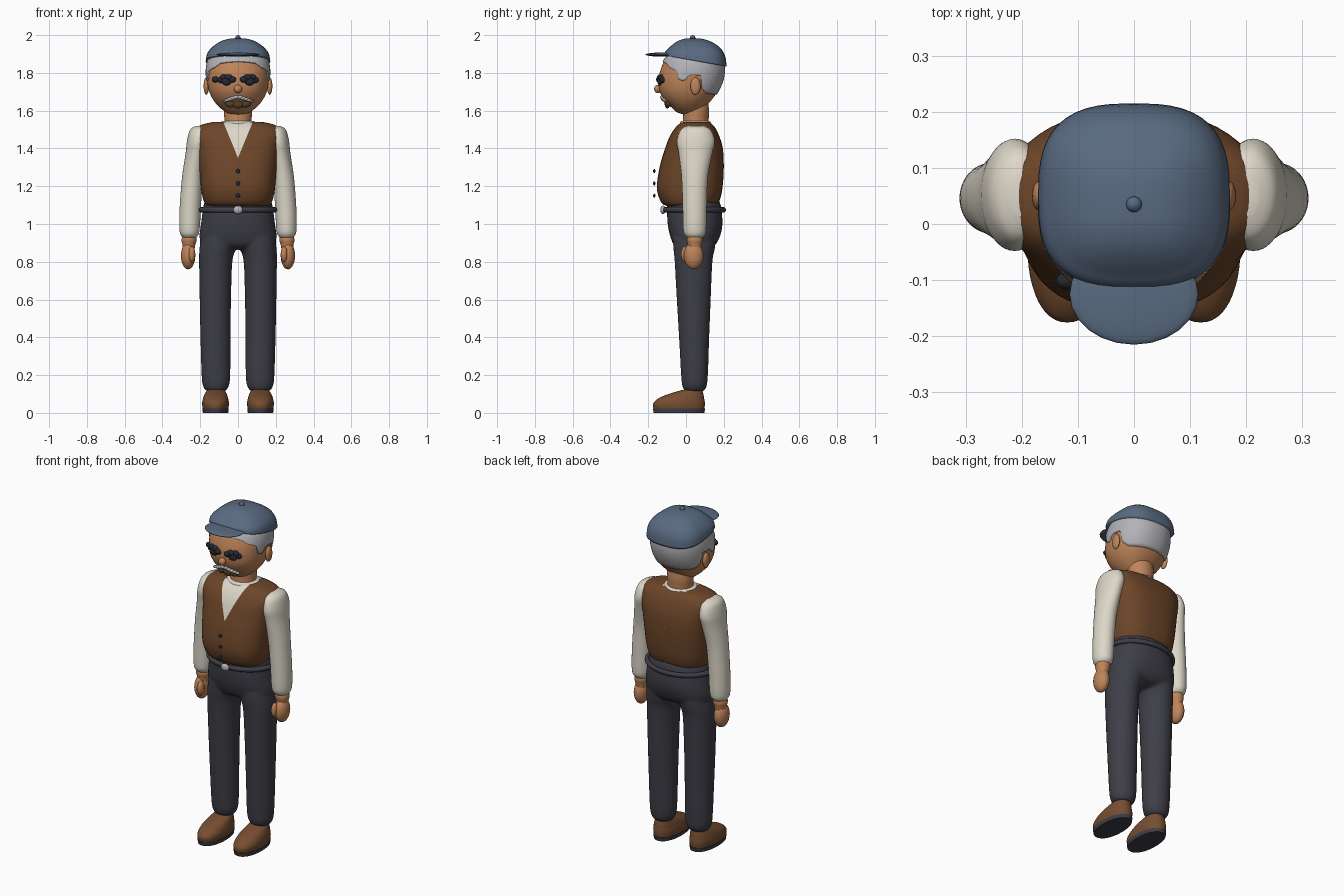
import bpy, bmesh, math
from mathutils import Vector

cube = bpy.data.objects.get("Cube")
if cube:
    bpy.data.objects.remove(cube, do_unlink=True)


def material(name, r, g, b):
    m = bpy.data.materials.new(name)
    m.use_nodes = True
    m.diffuse_color = (r, g, b, 1)
    m.node_tree.nodes["Principled BSDF"].inputs["Base Color"].default_value = (r, g, b, 1)
    return m


SLATE = material("slate_blue", 0.10, 0.145, 0.22)
SKIN = material("warm_skin", 0.52, 0.23, 0.10)
BROWN = material("vest_brown", 0.15, 0.06, 0.022)
LEATHER = material("shoe_leather", 0.18, 0.075, 0.03)
CREAM = material("shirt_cream", 0.72, 0.68, 0.58)
CHARCOAL = material("charcoal_cloth", 0.048, 0.048, 0.063)
SILVER = material("silver_grey", 0.45, 0.45, 0.48)
BLACK = material("near_black", 0.02, 0.022, 0.03)
UMBER = material("dark_umber", 0.10, 0.05, 0.02)


def finish(name, bm, mat):
    bmesh.ops.recalc_face_normals(bm, faces=bm.faces)
    mesh = bpy.data.meshes.new(name)
    bm.to_mesh(mesh)
    bm.free()
    mesh.materials.append(mat)
    for p in mesh.polygons:
        p.use_smooth = True
    ob = bpy.data.objects.new(name, mesh)
    bpy.context.collection.objects.link(ob)
    return ob


def smooth_rows(rows, steps=4):
    """Catmull-Rom interpolation of (z, x, y, rx, ry) rows."""
    out = []
    for i in range(len(rows) - 1):
        p = [rows[max(i - 1, 0)], rows[i], rows[i + 1], rows[min(i + 2, len(rows) - 1)]]
        for k in range(steps):
            t = k / steps
            out.append([0.5 * (2 * b + (c - a) * t + (2 * a - 5 * b + 4 * c - d) * t * t
                               + (3 * b - a - 3 * c + d) * t ** 3) for a, b, c, d in zip(*p)])
    return out + [list(rows[-1])]


def oval(angle, n):
    c, s = math.cos(angle), math.sin(angle)
    return math.copysign(abs(c) ** (2 / n), c), math.copysign(abs(s) ** (2 / n), s)


def loft(bm, rows, n=2.0, sides=48):
    rings = []
    for z, x, y, rx, ry in smooth_rows(rows):
        pts = [oval(math.tau * i / sides, n) for i in range(sides)]
        rings.append([bm.verts.new((x + rx * c, y + ry * s, z)) for c, s in pts])
    for a, b in zip(rings, rings[1:]):
        for i in range(sides):
            j = (i + 1) % sides
            bm.faces.new((a[i], a[j], b[j], b[i]))
    bm.faces.new(rings[0][::-1])
    bm.faces.new(rings[-1])
    bmesh.ops.recalc_face_normals(bm, faces=bm.faces)


def lofted(name, rows, mat, n=2.0):
    bm = bmesh.new()
    loft(bm, rows, n)
    return finish(name, bm, mat)


def blobs(name, mat, specs):
    """Ellipsoids, each given as (centre, radii), merged in one object."""
    bm = bmesh.new()
    for centre, radii in specs:
        made = bmesh.ops.create_uvsphere(bm, u_segments=24, v_segments=14, radius=1)
        for v in made["verts"]:
            v.co = Vector(centre) + Vector(c * r for c, r in zip(v.co, radii))
    return finish(name, bm, mat)


def lerp_table(table, t):
    for (a, u), (b, v) in zip(table, table[1:]):
        if t <= b:
            return u + (v - u) * max(0, (t - a) / (b - a))
    return table[-1][1]


# Head and neck
HEAD_N = 2.2
HEAD = [(1.578, 0, .02, .02, .02), (1.59, 0, .015, .06, .06), (1.62, 0, .01, .1, .09),
        (1.66, 0, .01, .133, .128), (1.71, 0, .015, .155, .157), (1.77, 0, .025, .164, .17),
        (1.83, 0, .035, .164, .165), (1.88, 0, .04, .15, .145), (1.92, 0, .04, .11, .1),
        (1.94, 0, .04, .05, .05)]
lofted("head", HEAD, SKIN, HEAD_N)
lofted("neck", [(1.48, 0, .05, .075, .07), (1.55, 0, .052, .072, .068),
                (1.6, 0, .054, .075, .068), (1.66, 0, .05, .07, .065)], SKIN)
DENSE = smooth_rows(HEAD)


def head_section(z):
    return [lerp_table([(r[0], r[k]) for r in DENSE], z) for k in (2, 3, 4)]


def face_y(x, z):
    cy, rx, ry = head_section(z)
    return cy - ry * max(0, 1 - abs(x / rx) ** HEAD_N) ** (1 / HEAD_N)


# Hair shell whose lower edge follows the hairline
HAIRLINE = [(-.15, 1.865), (-.11, 1.85), (-.09, 1.83), (-.045, 1.81), (-.03, 1.765), (0, 1.755),
            (.02, 1.79), (.08, 1.785), (.095, 1.72), (.13, 1.69), (.2, 1.685)]
bm = bmesh.new()
grid = []
for i in range(96):
    c, s = oval(math.tau * i / 96, HEAD_N)
    low = lerp_table(HAIRLINE, .03 + .165 * s)
    column = []
    for k in range(13):
        z = low + (1.89 - low) * k / 12
        cy, rx, ry = head_section(z)
        column.append(bm.verts.new(((rx + .006) * c, cy + (ry + .006) * s, z)))
    grid.append(column)
for i in range(96):
    a, b = grid[i], grid[(i + 1) % 96]
    for k in range(12):
        bm.faces.new((a[k], b[k], b[k + 1], a[k + 1]))
hair = finish("hair", bm, SILVER)
solid = hair.modifiers.new("thickness", "SOLIDIFY")
solid.thickness = .01
solid.offset = -1

# Face
for side, label in ((1, "left"), (-1, "right")):
    blobs(label + "_ear", SKIN, [((side * .168, .05, 1.73), (.014, .027, .046))])
    eye = [((side * x, face_y(x, z) - .001, z), (r, .014, r * .8))
           for x, z, r in ((.03, 1.765, .02), (.05, 1.775, .022), (.075, 1.775, .022),
                           (.09, 1.762, .02), (.06, 1.755, .027))]
    if side < 0:
        eye.append(((-.118, face_y(.118, 1.765), 1.765), (.021, .016, .016)))
    blobs(label + "_eye", BLACK, eye)
blobs("nose", SKIN, [((0, face_y(0, 1.715) - .006, 1.715), (.022, .02, .022))])
blobs("mouth", UMBER, [((x, face_y(x, 1.637) - .001, 1.637), (.03, .014, h))
                       for x, h in ((-.038, .02), (0, .026), (.038, .02))])
blobs("moustache", SILVER, [((x / 100, face_y(x / 100, 1.66) - .006, 1.675 - abs(x) * .0035),
                             (.016, .013, .012 - abs(x) * .0007))
                            for x in (-7, -5.5, -4, -2.5, -1, 1, 2.5, 4, 5.5, 7)])

# Cap: dome with a rim that dips to the back, brim and top button
cap = lofted("cap", [(1.86, 0, .05, .171, .165), (1.9, 0, .049, .163, .158),
                     (1.935, 0, .046, .138, .133), (1.965, 0, .042, .095, .092),
                     (1.98, 0, .038, .05, .05), (1.984, 0, .035, .008, .008)], SLATE, 2.8)
for v in cap.data.vertices:
    if v.co.z < 1.93:
        v.co.z += (1.93 - v.co.z) / .07 * (.032 - .18 * (v.co.y + .11))
blobs("cap_brim", SLATE, [((0, -.125, 1.897), (.115, .09, .011))])
blobs("cap_button", SLATE, [((0, .035, 1.986), (.014, .014, .014))])

# Vest with the shirt showing in a cut V at the neck
bm = bmesh.new()
loft(bm, [(1.095, 0, .025, .155, .12), (1.105, 0, .022, .172, .145), (1.14, 0, .02, .187, .163),
          (1.2, 0, .02, .197, .174), (1.3, 0, .03, .206, .17), (1.4, 0, .042, .218, .153),
          (1.46, 0, .045, .232, .133), (1.5, 0, .048, .226, .112), (1.525, 0, .05, .195, .092),
          (1.54, 0, .05, .13, .07)], 2.7)
SLOPE = .078 / .19
for side in (-1, 1):
    bmesh.ops.bisect_plane(bm, geom=bm.verts[:] + bm.edges[:] + bm.faces[:],
                           plane_co=(0, 0, 1.35), plane_no=(side, 0, -SLOPE))
vest = finish("vest", bm, BROWN)
vest.data.materials.append(CREAM)
for p in vest.data.polygons:
    c = p.center
    if c.y < .05 and abs(c.x) < SLOPE * (c.z - 1.35):
        p.material_index = 1
lofted("shirt_collar", [(1.5, 0, .05, .1, .085), (1.535, 0, .05, .095, .082),
                        (1.545, 0, .05, .084, .074)], CREAM)
blobs("vest_buttons", BLACK, [((0, -.168, z), (.011, .006, .011)) for z in (1.15, 1.215, 1.28)])

# Trousers: hips and both legs fused into one skin
bm = bmesh.new()
loft(bm, [(1.15, 0, .035, .165, .125), (1.1, 0, .042, .182, .142), (1.0, 0, .048, .196, .145),
          (.93, 0, .048, .204, .13), (.885, 0, .045, .185, .105), (.865, 0, .042, .12, .06)], 2.3)
for side in (-1, 1):
    loft(bm, [(.93, side * .1, .045, .095, .115), (.87, side * .108, .043, .096, .11),
              (.8, side * .118, .04, .088, .1), (.6, side * .12, .041, .083, .09),
              (.4, side * .119, .043, .08, .08), (.2, side * .117, .045, .076, .071),
              (.14, side * .117, .045, .068, .064), (.115, side * .117, .045, .05, .05)])
trousers = finish("trousers", bm, CHARCOAL)
fuse = trousers.modifiers.new("fuse", "REMESH")
fuse.mode = "VOXEL"
fuse.voxel_size = .009
fuse.use_smooth_shade = True
soft = trousers.modifiers.new("soften", "SMOOTH")
soft.iterations = 6

# Belt and buckle
bpy.ops.mesh.primitive_torus_add(location=(0, .045, 1.075), major_radius=1, minor_radius=.075,
                                 major_segments=64, minor_segments=12)
belt = bpy.context.object
belt.name = "belt"
belt.scale = (.196, .155, .19)
belt.data.materials.append(CHARCOAL)
bpy.ops.object.shade_smooth()
blobs("belt_buckle", SILVER, [((0, -.122, 1.075), (.025, .014, .022))])

# Arms, hands and shoes
for s, label in ((1, "left"), (-1, "right")):
    lofted(label + "_sleeve", [(1.52, s * .2, .052, .02, .035), (1.5, s * .205, .052, .048, .078),
                               (1.44, s * .212, .052, .058, .1), (1.37, s * .222, .05, .056, .088),
                               (1.25, s * .24, .046, .056, .07), (1.1, s * .252, .046, .056, .064),
                               (1.0, s * .256, .046, .055, .062), (.95, s * .257, .046, .05, .057),
                               (.928, s * .257, .046, .036, .04)], CREAM)
    lofted(label + "_wrist", [(.94, s * .258, .046, .034, .038), (.915, s * .259, .046, .04, .042),
                              (.89, s * .26, .046, .034, .037), (.86, s * .261, .044, .03, .035)],
           SKIN)
    blobs(label + "_hand", SKIN, [((s * .264, .04, .832), (.038, .052, .072)),
                                  ((s * .244, -.002, .84), (.018, .024, .042))])
    lofted(label + "_shoe", [(.018, s * .119, -.037, .067, .134), (.05, s * .119, -.037, .071, .137),
                             (.078, s * .119, -.024, .066, .12), (.1, s * .118, .0, .058, .092),
                             (.12, s * .117, .03, .045, .055), (.128, s * .117, .04, .02, .025)],
           LEATHER, 2.2)
    sole = lofted(label + "_sole", [(0, s * .119, -.037, .067, .134),
                                    (.022, s * .119, -.037, .07, .138)], CHARCOAL, 2.2)
    for p in sole.data.polygons:
        p.use_smooth = len(p.vertices) == 4
